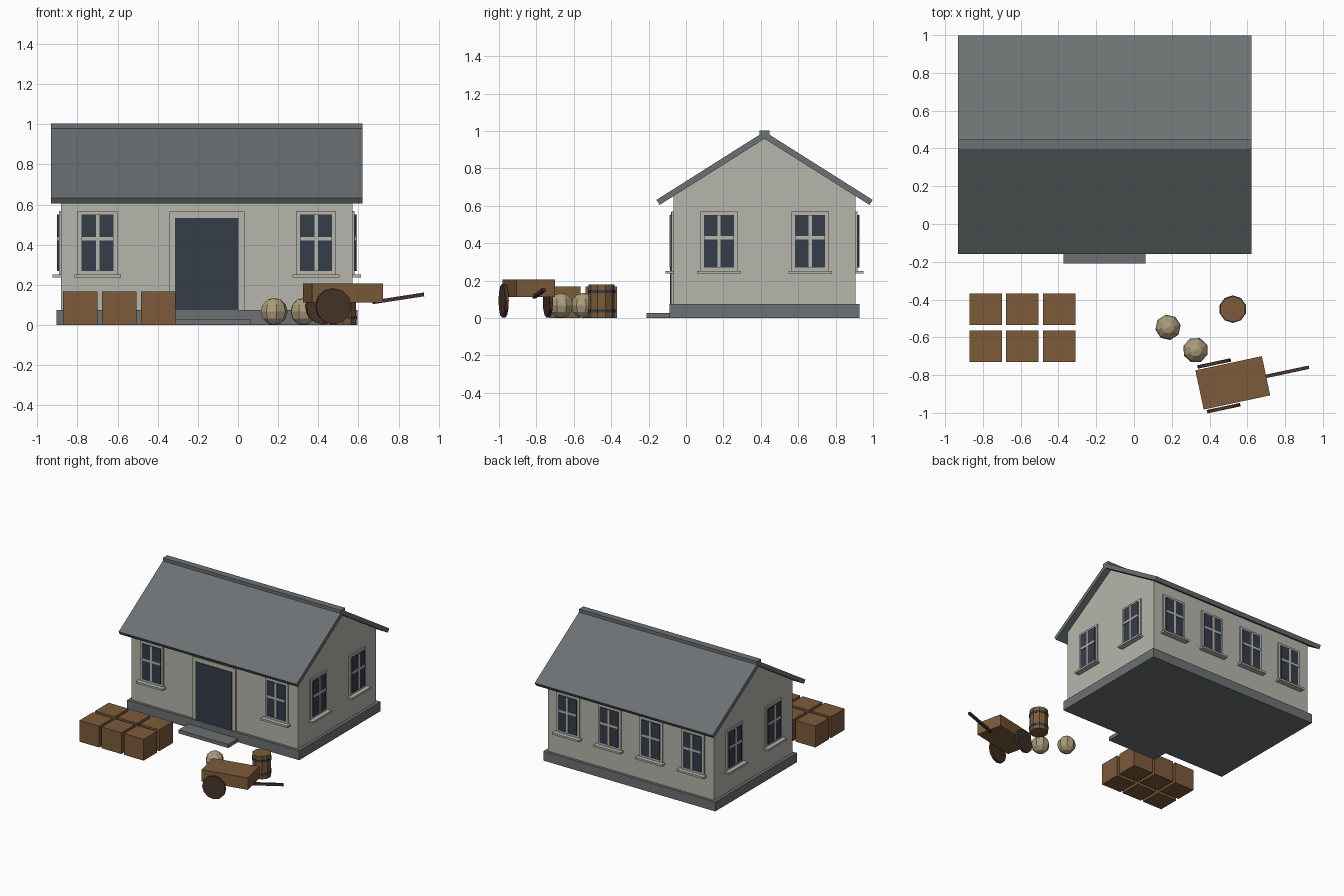
import bpy
import bmesh
from math import pi, radians, atan2, hypot
from mathutils import Matrix, Vector

cube = bpy.data.objects.get("Cube")
if cube:
    bpy.data.objects.remove(cube, do_unlink=True)


def material(name, r, g, b):
    col = [(c / 255 / 12.92) if c < 11 else ((c / 255 + 0.055) / 1.055) ** 2.4 for c in (r, g, b)] + [1]
    m = bpy.data.materials.new(name)
    m.use_nodes = True
    m.diffuse_color = col
    m.node_tree.nodes["Principled BSDF"].inputs["Base Color"].default_value = col
    return m


PLASTER = material("pale plaster", 182, 181, 172)
SLATE = material("grey slate", 108, 113, 115)
GLASS = material("dark blue", 54, 61, 74)
WOOD = material("brown wood", 124, 91, 58)
DARK = material("dark wood", 72, 53, 41)
SACK = material("tan sackcloth", 172, 155, 122)


def finish(bm, name, mat, matrix):
    bmesh.ops.recalc_face_normals(bm, faces=bm.faces)
    mesh = bpy.data.meshes.new(name)
    bm.to_mesh(mesh)
    bm.free()
    mesh.materials.append(mat)
    ob = bpy.data.objects.new(name, mesh)
    ob.matrix_world = matrix
    bpy.context.collection.objects.link(ob)
    return ob


def box(name, mat, centre, size, matrix=Matrix()):
    bm = bmesh.new()
    bmesh.ops.create_cube(bm, size=1)
    bmesh.ops.scale(bm, vec=size, verts=bm.verts)
    return finish(bm, name, mat, matrix @ Matrix.Translation(centre))


def cylinder(name, mat, radius, depth, matrix, sides):
    bm = bmesh.new()
    bmesh.ops.create_cone(bm, cap_ends=True, segments=sides, radius1=radius, radius2=radius, depth=depth)
    return finish(bm, name, mat, matrix)


def prism(name, mat, profile, half, matrix):
    """Extrude a (y, z) profile along x."""
    bm = bmesh.new()
    face = bm.faces.new([bm.verts.new((-half, y, z)) for y, z in profile])
    new = bmesh.ops.extrude_face_region(bm, geom=[face])["geom"]
    bmesh.ops.translate(bm, vec=(2 * half, 0, 0), verts=[v for v in new if isinstance(v, bmesh.types.BMVert)])
    return finish(bm, name, mat, matrix)


# House: plinth, step and gabled walls
HX, HY = 0.726, 0.487
BASE = 0.074
house = Matrix.Translation((-0.155, 0.42, 0))
box("plinth", SLATE, (0, 0, BASE / 2), (1.5, 1.016, BASE), house)
box("front_step", SLATE, (0, -0.568, 0.014), (0.434, 0.124, 0.028), house)
prism("walls", PLASTER, [(-HY, BASE), (HY, BASE), (HY, 0.652), (0, 0.96), (-HY, 0.652)], HX, house)

# Roof slopes and ridge cap
for side, label in ((-1, "front"), (1, "back")):
    slope = [(0, 0.997), (0.578, 0.632), (0.561, 0.605), (0, 0.959)]
    prism(label + "_roof_slope", SLATE, [(side * y, z) for y, z in slope], 0.776, house)
box("ridge_cap", SLATE, (0, 0, 0.985), (1.552, 0.055, 0.038), house)


def window(matrix):
    """Window on a wall whose outside is local -y."""
    z = 0.41
    box("window_frame", PLASTER, (0, 0, z), (0.2, 0.02, 0.317), matrix)
    box("window_glass", GLASS, (0, 0, z), (0.16, 0.034, 0.28), matrix)
    box("window_upright_bar", PLASTER, (0, 0, z), (0.018, 0.042, 0.28), matrix)
    box("window_cross_bar", PLASTER, (0, 0, z + 0.02), (0.16, 0.042, 0.018), matrix)
    box("window_sill", PLASTER, (0, -0.01, 0.245), (0.233, 0.064, 0.015), matrix)


# Windows: two at the front and on each end, four at the back
bays = {0: (-0.544, 0.544), 90: (-0.2435, 0.2435),
        180: (-0.544, -0.1815, 0.1815, 0.544), 270: (-0.2435, 0.2435)}
for angle, offsets in bays.items():
    reach = HX if angle in (90, 270) else HY
    for u in offsets:
        window(house @ Matrix.Rotation(radians(angle), 4, "Z") @ Matrix.Translation((u, -reach, 0)))

# Doorway
box("door_frame", PLASTER, (0, -HY, 0.32), (0.374, 0.024, 0.492), house)
box("door", GLASS, (0, -HY, 0.303), (0.316, 0.036, 0.458), house)

# Crates
for col in range(3):
    for row in range(2):
        box("crate", WOOD, (-0.785 + 0.194 * col, -0.452 - 0.195 * row, 0.084), (0.172, 0.168, 0.168))

# Barrel with two hoops
barrel = Matrix.Translation((0.523, -0.451, 0))
cylinder("barrel", WOOD, 0.069, 0.18, barrel @ Matrix.Translation((0, 0, 0.09)), 10)
for z in (0.038, 0.142):
    cylinder("barrel_hoop", GLASS, 0.073, 0.016, barrel @ Matrix.Translation((0, 0, z)), 10)

# Sacks
for x, y, turn in ((0.18, -0.547, 10), (0.326, -0.668, 25)):
    bm = bmesh.new()
    bmesh.ops.create_uvsphere(bm, u_segments=8, v_segments=6, radius=0.068)
    finish(bm, "sack", SACK, Matrix.Translation((x, y, 0.067)) @ Matrix.Rotation(radians(turn), 4, "Z"))

# Handcart: tray, wheels and pull handle
cart = Matrix.Translation((0.523, -0.841, 0)) @ Matrix.Rotation(radians(12), 4, "Z")
box("cart_tray", WOOD, (0, 0, 0.16), (0.36, 0.212, 0.094), cart)
for side in (-1, 1):
    hub = Matrix.Translation((-0.075, side * 0.121, 0.093)) @ Matrix.Rotation(pi / 2, 4, "X")
    cylinder("cart_wheel", DARK, 0.09, 0.018, cart @ hub, 12)
start, end = Vector((0.15, -0.003, 0.113)), Vector((0.41, -0.003, 0.152))
run = end - start
tilt = Matrix.Translation((start + end) / 2) @ Matrix.Rotation(-atan2(run.z, hypot(run.x, run.y)), 4, "Y")
box("cart_handle", DARK, (0, 0, 0), (run.length, 0.018, 0.018), cart @ tilt)
